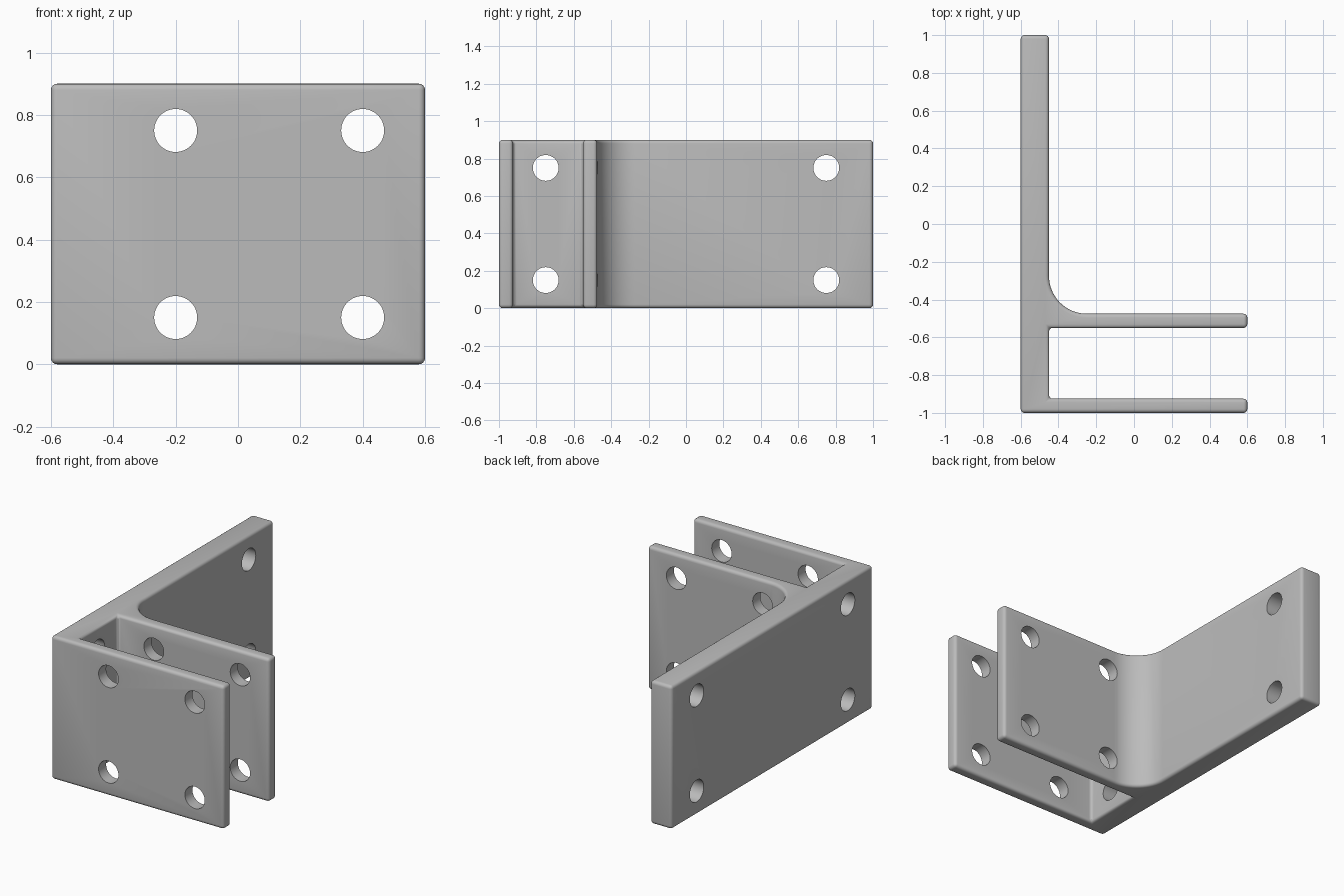
import bpy, bmesh, math

if "Cube" in bpy.data.objects:
    bpy.data.objects.remove(bpy.data.objects["Cube"])

HEIGHT = 0.9
HOLE_R = 0.069
EDGE_R = 0.02

grey = bpy.data.materials.new("plain_grey")
grey.diffuse_color = (0.5, 0.5, 0.5, 1)
grey.use_nodes = True
grey.node_tree.nodes["Principled BSDF"].inputs["Base Color"].default_value = grey.diffuse_color


def make_object(name, bm):
    bmesh.ops.recalc_face_normals(bm, faces=bm.faces)
    mesh = bpy.data.meshes.new(name)
    bm.to_mesh(mesh)
    bm.free()
    mesh.materials.append(grey)
    obj = bpy.data.objects.new(name, mesh)
    bpy.context.collection.objects.link(obj)
    return obj


def hole_cutter(name, location, rotation):
    bpy.ops.mesh.primitive_cylinder_add(vertices=48, radius=HOLE_R, depth=1.0,
                                        location=location, rotation=rotation)
    obj = bpy.context.object
    obj.name = name
    obj.data.materials.append(grey)
    return obj


# Bracket outline: long wall, two parallel arms, large fillet at the inner arm
fillet = [(-0.25 - 0.2 * math.sin(a), -0.275 - 0.2 * math.cos(a))
          for a in (math.pi / 2 * i / 16 for i in range(17))]
outline = [(-0.6, -1), (0.6, -1), (0.6, -0.925), (-0.45, -0.925),
           (-0.45, -0.55), (0.6, -0.55), (0.6, -0.475)]
outline += fillet + [(-0.45, 1), (-0.6, 1)]

bm = bmesh.new()
base = bm.faces.new([bm.verts.new((x, y, 0)) for x, y in outline])
top = bmesh.ops.extrude_face_region(bm, geom=[base])["geom"]
bmesh.ops.translate(bm, vec=(0, 0, HEIGHT),
                    verts=[v for v in top if isinstance(v, bmesh.types.BMVert)])
bracket = make_object("bracket", bm)

# Rounded edges
bevel = bracket.modifiers.new("rounded_edges", 'BEVEL')
bevel.width = EDGE_R
bevel.segments = 4
bevel.limit_method = 'ANGLE'
bevel.angle_limit = math.radians(30)
bevel.use_clamp_overlap = False

# Bolt holes through both arms and through the wall
cutters = []
for z in (0.15, 0.75):
    for x in (-0.2, 0.4):
        cutters.append(hole_cutter("arm_hole", (x, -0.75, z), (math.pi / 2, 0, 0)))
    for y in (-0.75, 0.75):
        cutters.append(hole_cutter("wall_hole", (-0.75, y, z), (0, math.pi / 2, 0)))
for cutter in cutters:
    cut = bracket.modifiers.new("hole", 'BOOLEAN')
    cut.operation = 'DIFFERENCE'
    cut.solver = 'EXACT'
    cut.object = cutter

# Apply the modifiers and remove the cutters
bpy.ops.object.select_all(action='DESELECT')
bracket.select_set(True)
bpy.context.view_layer.objects.active = bracket
for name in [m.name for m in bracket.modifiers]:
    bpy.ops.object.modifier_apply(modifier=name)
for cutter in cutters:
    bpy.data.objects.remove(cutter, do_unlink=True)
bpy.ops.object.shade_smooth_by_angle(angle=math.radians(30))
